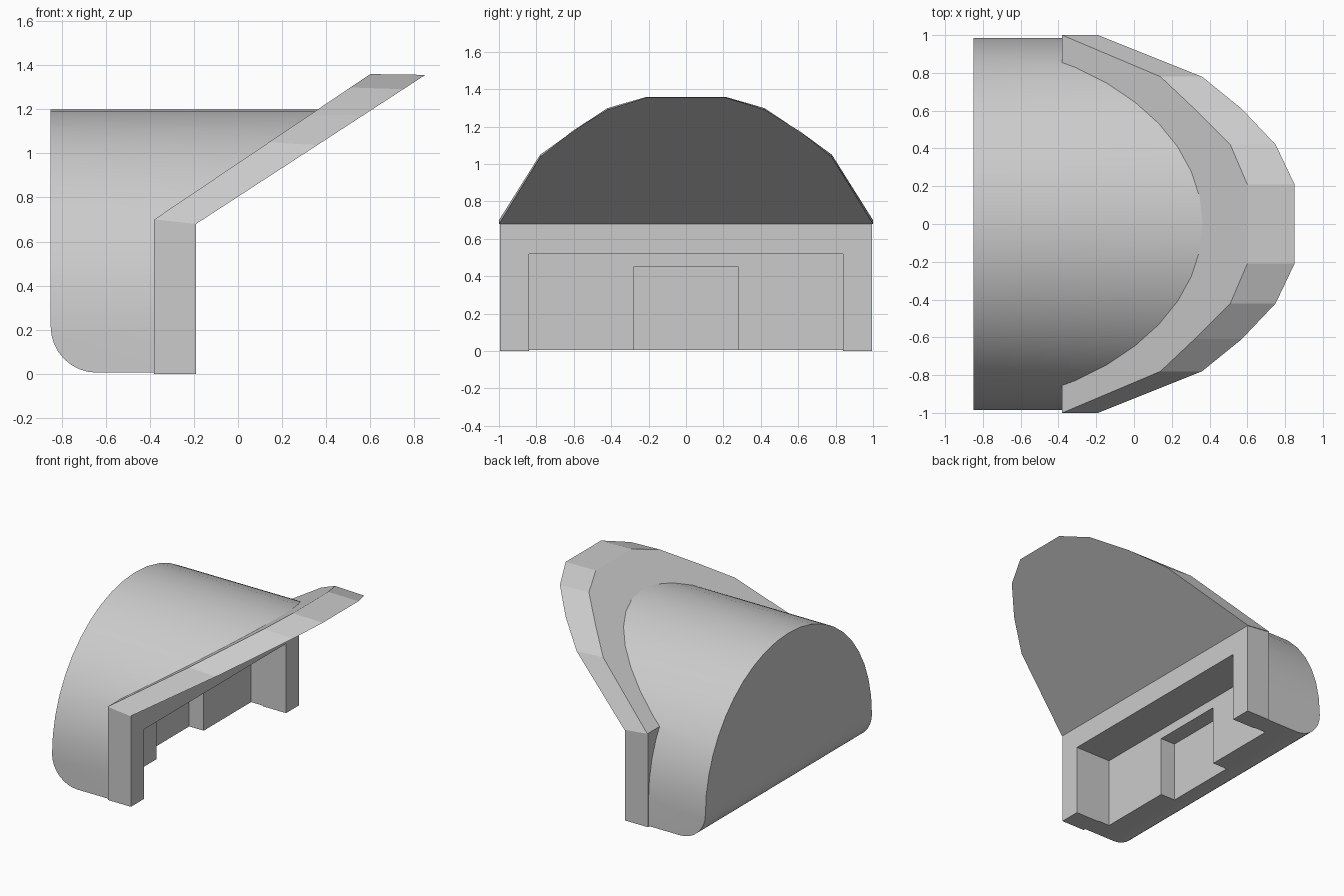
import bpy, bmesh
from math import sin, cos, pi, radians, sqrt

if "Cube" in bpy.data.objects:
    bpy.data.objects.remove(bpy.data.objects["Cube"], do_unlink=True)

grey = bpy.data.materials.new("light grey")
grey.use_nodes = True
colour = (0.6, 0.6, 0.6, 1)
grey.diffuse_color = colour
grey.node_tree.nodes["Principled BSDF"].inputs["Base Color"].default_value = colour


def loft(name, ring_a, ring_b):
    """Closed solid between two matching rings of points."""
    bm = bmesh.new()
    a = [bm.verts.new(p) for p in ring_a]
    b = [bm.verts.new(p) for p in ring_b]
    bm.faces.new(a)
    bm.faces.new(b[::-1])
    for i in range(len(a)):
        j = (i + 1) % len(a)
        bm.faces.new((a[j], a[i], b[i], b[j]))
    bmesh.ops.recalc_face_normals(bm, faces=bm.faces)
    mesh = bpy.data.meshes.new(name)
    bm.to_mesh(mesh)
    bm.free()
    mesh.materials.append(grey)
    obj = bpy.data.objects.new(name, mesh)
    bpy.context.collection.objects.link(obj)
    return obj


def side_prism(name, profile, half_width):
    """Extrude an x-z profile across the width."""
    return loft(name, [(x, -half_width, z) for x, z in profile],
                [(x, half_width, z) for x, z in profile])


def box(name, x0, x1, y0, y1, z0, z1):
    section = [(y0, z0), (y1, z0), (y1, z1), (y0, z1)]
    return loft(name, [(x0, y, z) for y, z in section],
                [(x1, y, z) for y, z in section])


def boolean(obj, cutter, operation):
    mod = obj.modifiers.new("cut", "BOOLEAN")
    mod.operation = operation
    mod.solver = "EXACT"
    mod.object = cutter
    bpy.context.view_layer.objects.active = obj
    bpy.ops.object.modifier_apply(modifier=mod.name)


# Arched barrel running along x
R, SPRING, STEPS = 0.985, 0.215, 22
arch = [(-R, -0.1)] + [(-R * cos(pi * i / STEPS), SPRING + R * sin(pi * i / STEPS))
                       for i in range(STEPS + 1)] + [(R, -0.1)]
barrel = loft("barrel", [(-1, y, z) for y, z in arch], [(0.8, y, z) for y, z in arch])

# Side outline: rounded lower back edge, slanted front under the brim
fillet = 0.21
outline = [(-0.85, 1.4)]
outline += [(-0.85 + fillet * (1 - cos(a)), 0.005 + fillet * (1 - sin(a)))
            for a in [pi / 2 * i / 8 for i in range(9)]]
outline += [(-0.28, 0.005), (-0.28, 0.69), (0.795, 1.4)]
trim = side_prism("trim_helper", outline, 1.3)
boolean(barrel, trim, "INTERSECT")

# Front frame below the brim
frame = side_prism("front_frame", [(-0.38, 0), (-0.19, 0), (-0.19, 0.68), (-0.38, 0.70)], 0.995)

# Stepped recess, open at the floor
recess = box("recess_helper", -0.48, 0, -0.84, 0.84, -0.2, 0.52)
niche = box("niche_helper", -0.60, 0, -0.28, 0.28, -0.2, 0.45)
for part in (barrel, frame):
    for cutter in (recess, niche):
        boolean(part, cutter, "DIFFERENCE")
for helper in (trim, recess, niche):
    bpy.data.objects.remove(helper, do_unlink=True)

# Slanted brim: lower edge x, upper ridge x, half width
edge = [(-0.19, -0.38, 1.0), (0.36, 0.14, 0.78), (0.57, 0.32, 0.61),
        (0.75, 0.51, 0.42), (0.85, 0.60, 0.21)]
both = [(lo, up, y) for lo, up, y in edge] + [(lo, up, -y) for lo, up, y in edge[::-1]]
brim = loft("brim", [(lo, y, 0.68 + 0.65 * (lo + 0.19)) for lo, up, y in both],
            [(up, y, 0.70 + 0.673 * (up + 0.38)) for lo, up, y in both])

# Smooth the barrel, keep its edges sharp
bpy.ops.object.select_all(action="DESELECT")
barrel.select_set(True)
bpy.context.view_layer.objects.active = barrel
bpy.ops.object.shade_smooth_by_angle(angle=radians(30))
